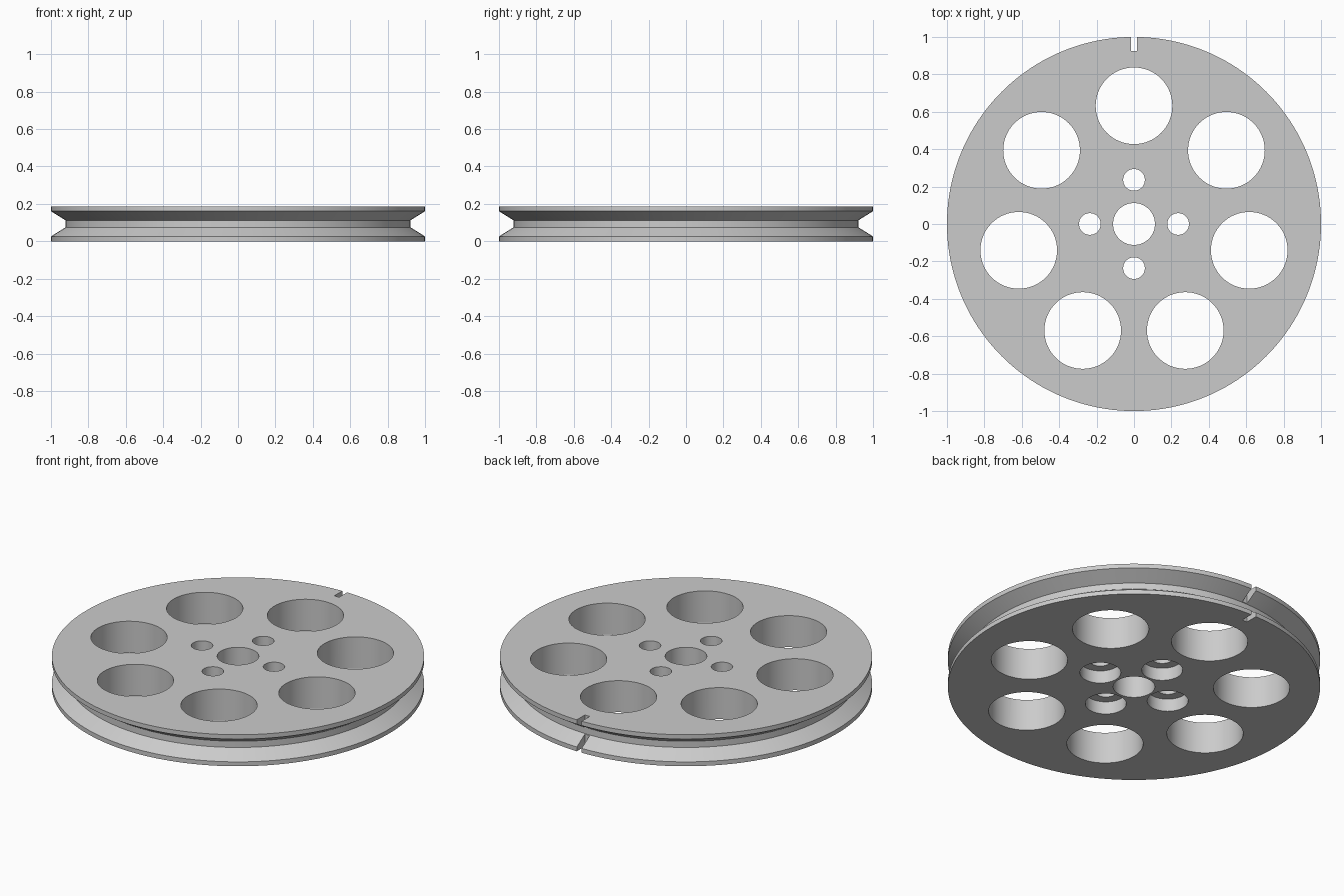
import bpy
import math

cube = bpy.data.objects.get("Cube")
if cube:
    bpy.data.objects.remove(cube, do_unlink=True)

HEIGHT = 0.187
SEGMENTS = 160

grey = bpy.data.materials.new("light grey metal")
grey.use_nodes = True
colour = (0.6, 0.6, 0.6, 1)
grey.diffuse_color = colour
grey.node_tree.nodes["Principled BSDF"].inputs["Base Color"].default_value = colour


def lathe(name, profile):
    """Solid of revolution about z from (radius, height) points, bottom to top."""
    verts, faces = [], []
    for r, z in profile:
        for i in range(SEGMENTS):
            a = 2 * math.pi * i / SEGMENTS
            verts.append((r * math.cos(a), r * math.sin(a), z))
    rings = len(profile)
    for k in range(rings - 1):
        for i in range(SEGMENTS):
            j = (i + 1) % SEGMENTS
            faces.append((k * SEGMENTS + i, k * SEGMENTS + j,
                          (k + 1) * SEGMENTS + j, (k + 1) * SEGMENTS + i))
    faces.append(tuple(reversed(range(SEGMENTS))))
    faces.append(tuple(range((rings - 1) * SEGMENTS, rings * SEGMENTS)))
    mesh = bpy.data.meshes.new(name)
    mesh.from_pydata(verts, [], faces)
    obj = bpy.data.objects.new(name, mesh)
    bpy.context.collection.objects.link(obj)
    return obj


def cut(target, cutter):
    """Subtract the cutter from the target, then remove it."""
    cutter.hide_render = True
    mod = target.modifiers.new("cut", "BOOLEAN")
    mod.operation = "DIFFERENCE"
    mod.solver = "EXACT"
    mod.object = cutter
    bpy.context.view_layer.objects.active = target
    bpy.ops.object.modifier_apply(modifier=mod.name)
    bpy.data.objects.remove(cutter, do_unlink=True)


def drill(target, radius, distance=0, angle=0, bottom=-0.1, top=0.3):
    """Round hole at a polar position, between two heights."""
    bpy.ops.mesh.primitive_cylinder_add(
        vertices=64, radius=radius, depth=top - bottom,
        location=(distance * math.cos(angle), distance * math.sin(angle),
                  (top + bottom) / 2))
    cut(target, bpy.context.object)


# Wheel with a flat-bottomed V groove around the rim
wheel = lathe("pulley_wheel", [(1, 0), (1, 0.026), (0.922, 0.075),
                               (0.922, 0.112), (1, 0.161), (1, HEIGHT)])
wheel.data.materials.append(grey)

# Centre bore and ring of seven lightening holes
drill(wheel, 0.112)
for i in range(7):
    drill(wheel, 0.205, 0.632, math.pi / 2 + i * 2 * math.pi / 7)

# Four bolt holes, counterbored from below
for i in range(4):
    drill(wheel, 0.058, 0.236, i * math.pi / 2)
    drill(wheel, 0.11, 0.236, i * math.pi / 2, top=0.075)

# Cord notch through both flanges at the back
bpy.ops.mesh.primitive_cube_add(size=1, location=(0, 1.025, HEIGHT / 2))
notch = bpy.context.object
notch.scale = (0.032, 0.2, 0.5)
cut(wheel, notch)

# Smooth round walls, sharp rims
bpy.ops.object.select_all(action="DESELECT")
wheel.select_set(True)
bpy.context.view_layer.objects.active = wheel
bpy.ops.object.shade_smooth_by_angle(angle=math.radians(25))
